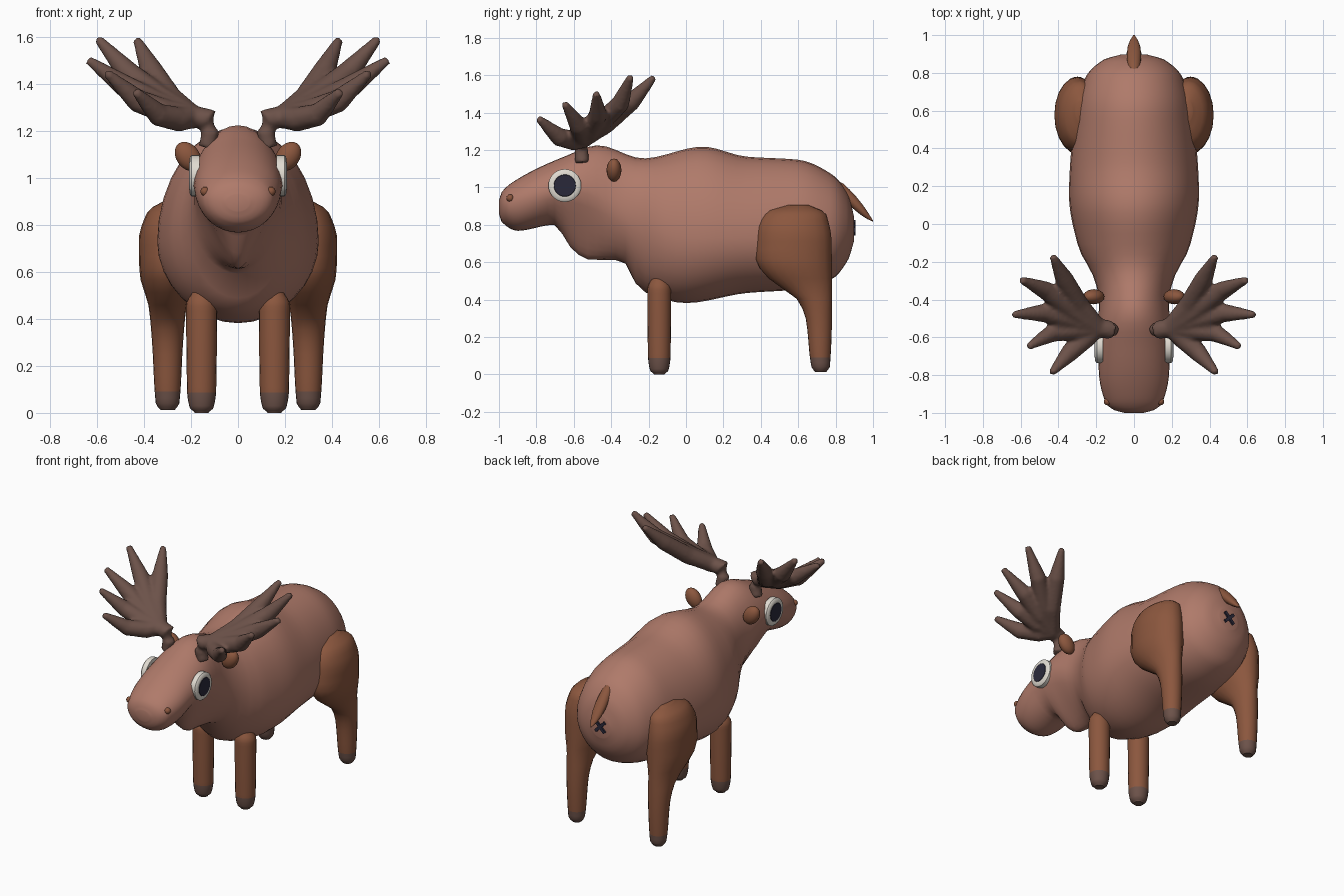
import bpy, bmesh, math
from mathutils import Vector, Matrix

if "Cube" in bpy.data.objects:
    bpy.data.objects.remove(bpy.data.objects["Cube"])


def material(name, rgb):
    m = bpy.data.materials.new(name)
    m.diffuse_color = (*rgb, 1)
    m.use_nodes = True
    m.node_tree.nodes["Principled BSDF"].inputs["Base Color"].default_value = m.diffuse_color
    return m


FUR = material("fur brown", (0.43, 0.195, 0.144))
LEG = material("leg brown", (0.26, 0.095, 0.048))
HORN = material("antler brown", (0.15, 0.084, 0.067))
WHITE = material("eye white", (0.75, 0.71, 0.64))
DARK = material("dark navy", (0.023, 0.022, 0.042))


def finish(name, bm, *mats, angle=50):
    bmesh.ops.recalc_face_normals(bm, faces=bm.faces)
    me = bpy.data.meshes.new(name)
    bm.to_mesh(me)
    bm.free()
    ob = bpy.data.objects.new(name, me)
    bpy.context.collection.objects.link(ob)
    for m in mats:
        me.materials.append(m)
    bpy.ops.object.select_all(action='DESELECT')
    ob.select_set(True)
    bpy.context.view_layer.objects.active = ob
    bpy.ops.object.shade_smooth_by_angle(angle=math.radians(angle))
    return ob


def loft(bm, rings):
    """Skin a list of equal-length point rings and cap the ends."""
    vs = [[bm.verts.new(p) for p in r] for r in rings]
    n = len(vs[0])
    for a, b in zip(vs, vs[1:]):
        for i in range(n):
            j = (i + 1) % n
            bm.faces.new((a[i], a[j], b[j], b[i]))
    bm.faces.new(vs[0])
    bm.faces.new(vs[-1])


def circle(n):
    return [2 * math.pi * i / n for i in range(n)]


def curve(*pts):
    """Smooth function through (position, value) points that never overshoots."""
    sl = [(b[1] - a[1]) / (b[0] - a[0]) for a, b in zip(pts, pts[1:])]
    mid = [2 * a * b / (a + b) if a * b > 0 else 0 for a, b in zip(sl, sl[1:])]
    tan = [sl[0]] + mid + [sl[-1]]

    def value(x):
        i = max([k for k in range(len(sl)) if pts[k][0] <= x], default=0)
        h = pts[i + 1][0] - pts[i][0]
        t = min(max((x - pts[i][0]) / h, 0), 1)
        return (pts[i][1] * (1 + 2 * t) * (1 - t) ** 2 + pts[i + 1][1] * t * t * (3 - 2 * t)
                + h * t * (1 - t) * (tan[i] * (1 - t) - tan[i + 1] * t))
    return value


def stations(lo, hi, n):
    """Positions packed closer together towards both rounded ends."""
    return [lo + (hi - lo) * (1 - math.cos(math.pi * i / n)) / 2 for i in range(n + 1)]


def tube(bm, path, radii, n=10):
    pts = [Vector(p) for p in path]
    rings = []
    for i, p in enumerate(pts):
        d = (pts[min(i + 1, len(pts) - 1)] - pts[max(i - 1, 0)]).normalized()
        q = d.to_track_quat('Z', 'Y')
        rings.append([p + q @ Vector((radii[i] * math.cos(t), radii[i] * math.sin(t), 0))
                      for t in circle(n)])
    loft(bm, rings)


def ball(name, loc, size, mat, rot=(0, 0, 0), seg=16):
    bm = bmesh.new()
    bmesh.ops.create_uvsphere(bm, u_segments=seg, v_segments=seg // 2 + 2, radius=1)
    ob = finish(name, bm, mat)
    ob.location, ob.scale, ob.rotation_euler = loc, size, rot


# Head, dewlap and trunk: outline curves along the length
top = curve((-1, 0.93), (-0.985, 0.975), (-0.9, 1.045), (-0.65, 1.165), (-0.47, 1.225),
            (-0.23, 1.155), (0.09, 1.218), (0.32, 1.165), (0.6, 1.148), (0.78, 1.07),
            (0.87, 0.955), (0.897, 0.85))
bottom = curve((-1, 0.86), (-0.985, 0.815), (-0.9, 0.768), (-0.71, 0.80), (-0.6, 0.66),
               (-0.52, 0.615), (-0.34, 0.61), (-0.28, 0.50), (-0.2, 0.43), (0, 0.382),
               (0.32, 0.435), (0.6, 0.455), (0.78, 0.51), (0.87, 0.62), (0.897, 0.71))
width = curve((-1, 0.05), (-0.985, 0.105), (-0.95, 0.148), (-0.8, 0.185), (-0.6, 0.192),
              (-0.4, 0.185), (-0.28, 0.215), (-0.12, 0.295), (0.15, 0.344), (0.6, 0.31),
              (0.78, 0.255), (0.87, 0.16), (0.897, 0.07))
widest = curve((-1, 0.9), (-0.6, 0.98), (-0.3, 0.84), (0, 0.73), (0.46, 0.73), (0.897, 0.78))


def body_ring(y):
    mid, pinch = widest(y), 0.58 * math.exp(-((y + 0.56) / 0.15) ** 2)
    pts = []
    for t in circle(32):
        c, s = math.cos(t), math.sin(t)
        z = mid + c * ((top(y) - mid) if c > 0 else (mid - bottom(y)))
        pts.append((width(y) * s * (1 - pinch * max(0, -c)), y, z))
    return pts


bm = bmesh.new()
loft(bm, [body_ring(y) for y in stations(-1, 0.897, 54)])
finish("body", bm, FUR, angle=80)

# Legs: front edge, back edge and half width by height
hind_fore = curve((0.012, 0.692), (0.04, 0.671), (0.3, 0.64), (0.4, 0.595), (0.51, 0.445),
                  (0.62, 0.372), (0.78, 0.381), (0.87, 0.43), (0.906, 0.545))
hind_back = curve((0.012, 0.748), (0.04, 0.769), (0.3, 0.78), (0.7, 0.779), (0.86, 0.748),
                  (0.906, 0.655))
hind_half = curve((0.012, 0.03), (0.04, 0.05), (0.3, 0.066), (0.45, 0.08), (0.6, 0.12),
                  (0.75, 0.122), (0.86, 0.098), (0.906, 0.03))
front_half = curve((0.004, 0.03), (0.02, 0.05), (0.095, 0.062), (0.46, 0.066), (0.52, 0.035))


def leg_ring(kind, side, z):
    if kind == "front":
        x, y, rx, ry = 0.155, -0.143, front_half(z), front_half(z) * 0.97
    else:
        a, b = hind_fore(z), hind_back(z)
        x, y, rx, ry = 0.3 - 0.02 * max(0, (z - 0.75) / 0.15), (a + b) / 2, hind_half(z), (b - a) / 2
    return [(side * x + rx * math.cos(t), y + ry * math.sin(t), z) for t in circle(20)]


for side, sx in (("left", -1), ("right", 1)):
    for kind, lo, hi in (("front", 0.0, 0.52), ("hind", 0.012, 0.906)):
        bm = bmesh.new()
        loft(bm, [leg_ring(kind, sx, z) for z in stations(lo, hi, 26)])
        for f in bm.faces:  # hooves
            f.material_index = int(f.calc_center_median().z < 0.085)
        finish(f"{kind}_leg_{side}", bm, LEG, HORN)

    # Ears and nostrils
    ball(f"ear_{side}", (sx * 0.213, -0.385, 1.092), (0.05, 0.04, 0.068), LEG,
         (0, sx * math.radians(35), 0))
    ball(f"nostril_{side}", (sx * 0.14, -0.94, 0.943), (0.02, 0.02, 0.02), LEG, seg=12)

    # Eye: domed white disc with a thin pupil plate
    for part, rows, mat in (
            ("eye", [(0.165, 0.088), (0.197, 0.088), (0.205, 0.08), (0.207, 0.06)], WHITE),
            ("pupil", [(0.206, 0.06), (0.209, 0.057)], DARK)):
        bm = bmesh.new()
        loft(bm, [[(sx * x, -0.648 + r * math.cos(t), 1.01 + r * math.sin(t))
                   for t in circle(28)] for x, r in rows])
        finish(f"{part}_{side}", bm, mat, angle=40)

    # Antler: fanned tapering tubes fused into one palm with five tines
    stalk = [(0.13, -0.555, 1.13), (0.118, -0.56, 1.20), (0.125, -0.56, 1.25),
             (0.19, -0.55, 1.26)]
    tines = [[(0.29, -0.43, 1.34), (0.37, -0.29, 1.46), (0.43, -0.17, 1.59)],
             [(0.33, -0.46, 1.34), (0.47, -0.35, 1.45), (0.598, -0.295, 1.595)],
             [(0.33, -0.51, 1.31), (0.48, -0.47, 1.39), (0.64, -0.48, 1.505)],
             [(0.30, -0.56, 1.28), (0.43, -0.575, 1.33), (0.56, -0.65, 1.45)],
             [(0.25, -0.60, 1.25), (0.34, -0.68, 1.27), (0.437, -0.79, 1.37)]]
    bm = bmesh.new()
    tube(bm, stalk, [0.04, 0.04, 0.052, 0.05])
    for root, bend, end in tines:
        near = Vector(bend).lerp(Vector(end), 0.45)
        tube(bm, [stalk[2], stalk[3], root, bend, near, end],
             [0.03, 0.05, 0.054, 0.05, 0.036, 0.019])
    bmesh.ops.scale(bm, vec=(sx, 1, 1), verts=bm.verts)
    antler = finish(f"antler_{side}", bm, HORN)
    mod = antler.modifiers.new("fuse", 'REMESH')
    mod.mode, mod.voxel_size, mod.use_smooth_shade = 'VOXEL', 0.012, True
    mod = antler.modifiers.new("soften", 'SMOOTH')
    mod.factor, mod.iterations = 0.5, 3

# Tail: a flattened spike hanging off the rump
tail_half = curve((0.80, 0.02), (0.84, 0.036), (0.90, 0.038), (0.95, 0.031), (1.0, 0.004))
bm = bmesh.new()
loft(bm, [[(tail_half(y) * math.cos(t), y + 0.5 * tail_half(y) * math.sin(t) * (1 - y) / 0.2,
            1.02 - (y - 0.8) + 0.85 * tail_half(y) * math.sin(t)) for t in circle(14)]
          for y in stations(0.8, 1.0, 8)])
finish("tail", bm, LEG)

# Small crossed mark under the tail
for i, a in enumerate((45, -45)):
    bm = bmesh.new()
    bmesh.ops.create_cube(bm, size=1, matrix=Matrix.Translation((0, 0.895, 0.785))
                          @ Matrix.Rotation(math.radians(a), 4, 'Y')
                          @ Matrix.Diagonal((0.095, 0.025, 0.02, 1)))
    finish(f"rump_mark_{i + 1}", bm, DARK)
